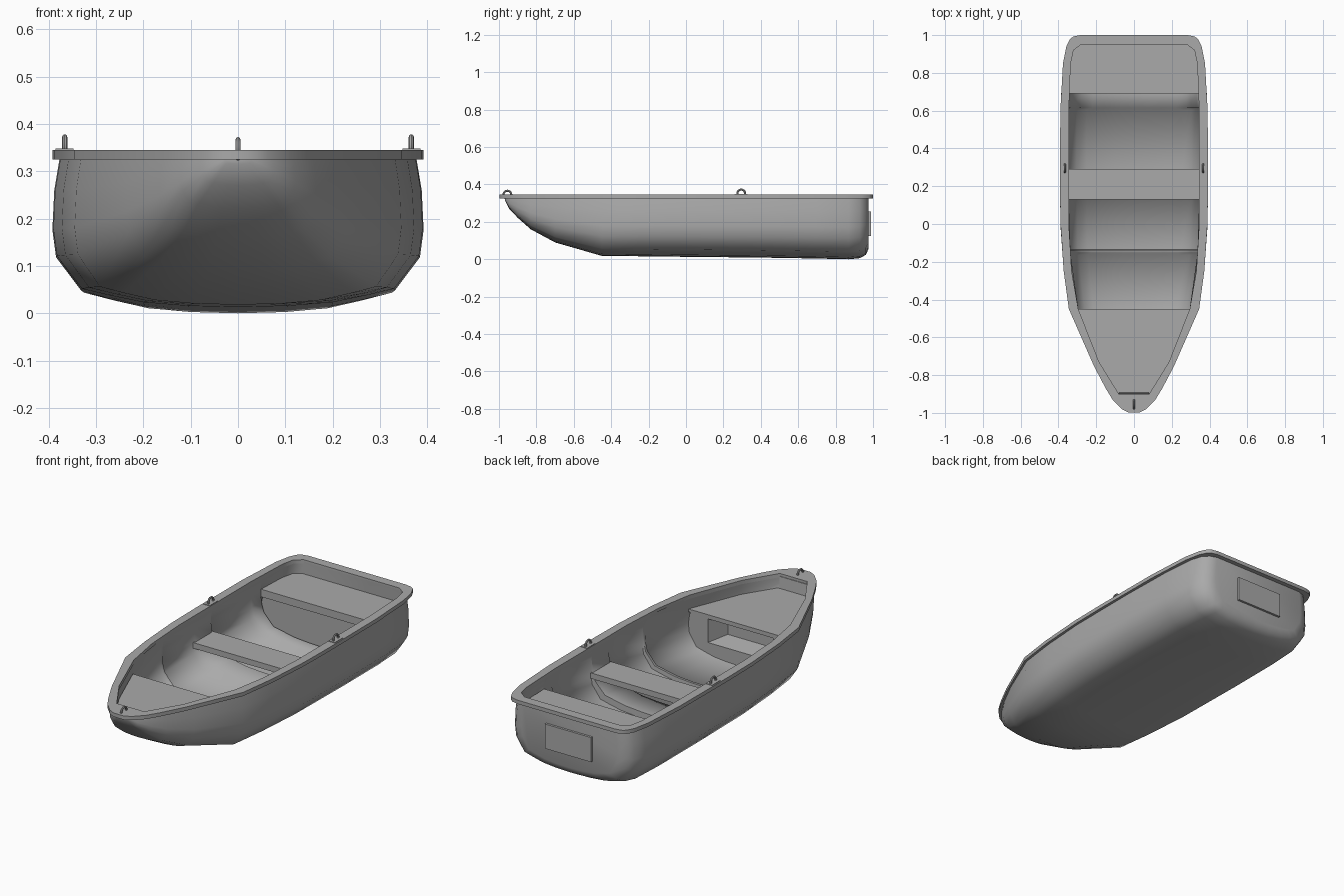
import bpy, bmesh, math

if "Cube" in bpy.data.objects:
    bpy.data.objects.remove(bpy.data.objects["Cube"])

# half cross-section: (share of max half-width, share of height)
SECTION = [(0, 0), (.27, .008), (.51, .032), (.7, .08), (.845, .122), (.98, .34),
           (1, .52), (.99, .78), (.96, 1)]
# y, half-width, keel height
HULL = [(-.968, .03, .315), (-.945, .075, .27), (-.9, .12, .222), (-.83, .165, .16),
        (-.7, .235, .09), (-.45, .345, .018), (-.25, .372, .016), (0, .39, .013),
        (.4, .392, .009), (.7, .385, .004), (.87, .37, 0), (.93, .35, .006),
        (.962, .32, .024), (.976, .28, .055)]
INNER = [(-.9, .08), (-.73, .185), (-.45, .295), (-.25, .33), (0, .345),
         (.6, .345), (.85, .335), (.92, .32), (.95, .28)]
RIM = [(-.998, .03), (-.98, .065), (-.932, .112), (-.87, .15), (-.75, .213), (-.45, .345),
       (-.25, .372), (0, .389), (.2, .392), (.6, .39), (.85, .376), (.94, .358),
       (.98, .338), (.993, .32), (1, .285)]

# grey paint shared by every part
grey = bpy.data.materials.new("grey_paint")
grey.diffuse_color = (.4, .4, .4, 1)
grey.use_nodes = True
grey.node_tree.nodes["Principled BSDF"].inputs["Base Color"].default_value = grey.diffuse_color


def lerp(table, y, k=1):
    for a, b in zip(table, table[1:]):
        if y <= b[0]:
            t = max(0, (y - a[0]) / (b[0] - a[0]))
            return a[k] + t * (b[k] - a[k])
    return table[-1][k]


def finish(name, bm, smooth=None):
    bmesh.ops.recalc_face_normals(bm, faces=bm.faces)
    me = bpy.data.meshes.new(name)
    bm.to_mesh(me)
    bm.free()
    ob = bpy.data.objects.new(name, me)
    bpy.context.collection.objects.link(ob)
    if smooth:
        bpy.ops.object.select_all(action='DESELECT')
        ob.select_set(True)
        bpy.context.view_layer.objects.active = ob
        bpy.ops.object.shade_smooth_by_angle(angle=math.radians(smooth))
    return ob


def section(y, w, zb, zt, rib=0):
    half = []
    for fx, fz in SECTION:
        low = max(0, 1 - fz / .78) if fz > .1 else 1
        half.append((w * fx - (rib * low if fx else 0), y, zb + (zt - zb) * fz + rib * (1 - fz)))
    return [(-x, yy, z) for x, yy, z in reversed(half[1:])] + half


def loft(name, rings, smooth, flip=False):
    bm = bmesh.new()
    rows = [[bm.verts.new(p) for p in r] for r in rings]
    for a, b in zip(rows, rows[1:]):
        for i in range(len(a) - 1):
            bm.faces.new((a[i], a[i + 1], b[i + 1], b[i]))
    bm.faces.new(rows[0])
    bm.faces.new(rows[-1])
    ob = finish(name, bm, smooth)
    if flip:
        ob.data.flip_normals()
    return ob


def prism(name, pts, offset):
    bm = bmesh.new()
    f = bm.faces.new([bm.verts.new(p) for p in pts])
    r = bmesh.ops.extrude_face_region(bm, geom=[f])
    bmesh.ops.translate(bm, vec=offset, verts=[v for v in r['geom'] if isinstance(v, bmesh.types.BMVert)])
    return finish(name, bm)


def box(name, x0, x1, y0, y1, z0, z1):
    return prism(name, [(x0, y0, z0), (x1, y0, z0), (x1, y1, z0), (x0, y1, z0)], (0, 0, z1 - z0))


# outer hull
loft("hull", [section(y, w, k, .33) for y, w, k in HULL], 55)


# inner liner with raised cross ribs, soft at the front and sharp at the back
def liner_section(y, rib=0, top=.335):
    w = lerp(INNER, y) / .96
    return section(y, w, min(lerp(HULL, y, 2) + .025, .26), top, rib)


stations = [(y, 0) for y in (-.9, -.73, -.45, .85, .92, .95)]
for y0, y1, depth in ((-.152, -.138, .02), (.14, .28, .03), (.615, .69, .03)):
    stations += [(y0 - .012, 0), (y0, depth), (y1, depth), (y1 + .002, 0)]
loft("inner_liner", [liner_section(y, r) for y, r in sorted(stations)], 75, flip=True)

# gunwale rim: flat ring around the open top
cu = bpy.data.curves.new("gunwale_rim", 'CURVE')
cu.dimensions = '2D'
cu.fill_mode = 'BOTH'
cu.extrude = .01
for table in (RIM, INNER):
    pts = [(w, y) for y, w in table] + [(-w, y) for y, w in reversed(table)]
    sp = cu.splines.new('POLY')
    sp.points.add(len(pts) - 1)
    for p, (x, y) in zip(sp.points, pts):
        p.co = (x, y, 0, 1)
    sp.use_cyclic_u = True
rim = bpy.data.objects.new("gunwale_rim", cu)
rim.location.z = .335
bpy.context.collection.objects.link(rim)
bpy.ops.object.select_all(action='DESELECT')
rim.select_set(True)
bpy.context.view_layer.objects.active = rim
bpy.ops.object.convert(target='MESH')


# end decks following the inner outline
def deck(name, y0, y1, z, thick):
    ys = sorted({y0, y1} | {y for y, _ in INNER if y0 < y < y1})
    half = [(lerp(INNER, y) * 1.02, y, z) for y in ys]
    prism(name, half + [(-x, y, zz) for x, y, zz in reversed(half)], (0, 0, -thick))


deck("bow_deck", -.9, -.45, .27, .015)
deck("stern_seat", .69, .95, .27, .04)

# middle seat plank
box("middle_seat", -.355, .355, .13, .29, .17, .2)

# bulkheads below the end decks
prism("stern_bulkhead", liner_section(.7, 0, .25), (0, .015, 0))
bulkhead = prism("bow_bulkhead", liner_section(-.455, 0, .26), (0, -.015, 0))
cutter = box("locker_cutter", -.19, .19, -.52, -.4, .12, .245)
cutter.hide_render = True
cutter.hide_viewport = True
mod = bulkhead.modifiers.new("opening", 'BOOLEAN')
mod.object = cutter
mod.solver = 'EXACT'

# open locker behind the bow bulkhead
bm = bmesh.new()
front = [bm.verts.new((x, -.46, z)) for x, z in ((-.19, .12), (.19, .12), (.19, .245), (-.19, .245))]
back = [bm.verts.new((x, -.55, z)) for x, z in ((-.14, .14), (.14, .14), (.14, .245), (-.14, .245))]
for i in range(4):
    j = (i + 1) % 4
    bm.faces.new((front[i], front[j], back[j], back[i]))
bm.faces.new(back)
finish("bow_locker", bm).data.flip_normals()

# motor plate on the transom
box("transom_plate", -.135, .135, .96, .988, .125, .255)

# sloping step under the bow rim
prism("bow_step", [(-.08, -.915, .27), (-.08, -.915, .335), (-.08, -.898, .33), (-.08, -.892, .27)], (.16, 0, 0))

# mooring eye at the bow and rowlock rings on the sides
for name, x, y, top in (("bow_eye", 0, -.955, .372), ("left_rowlock", -.366, .295, .378),
                        ("right_rowlock", .366, .295, .378)):
    bpy.ops.mesh.primitive_torus_add(major_radius=.021, minor_radius=.0055, major_segments=20,
                                     minor_segments=8, location=(x, y, top - .0265),
                                     rotation=(0, math.pi / 2, 0))
    bpy.context.object.name = name
    bpy.ops.object.shade_smooth_by_angle()
    if x:
        box(name + "_base", x - .019, x + .019, y - .035, y + .035, .34, .348)

# paint everything
for ob in bpy.data.objects:
    if ob.type == 'MESH':
        ob.data.materials.clear()
        ob.data.materials.append(grey)
